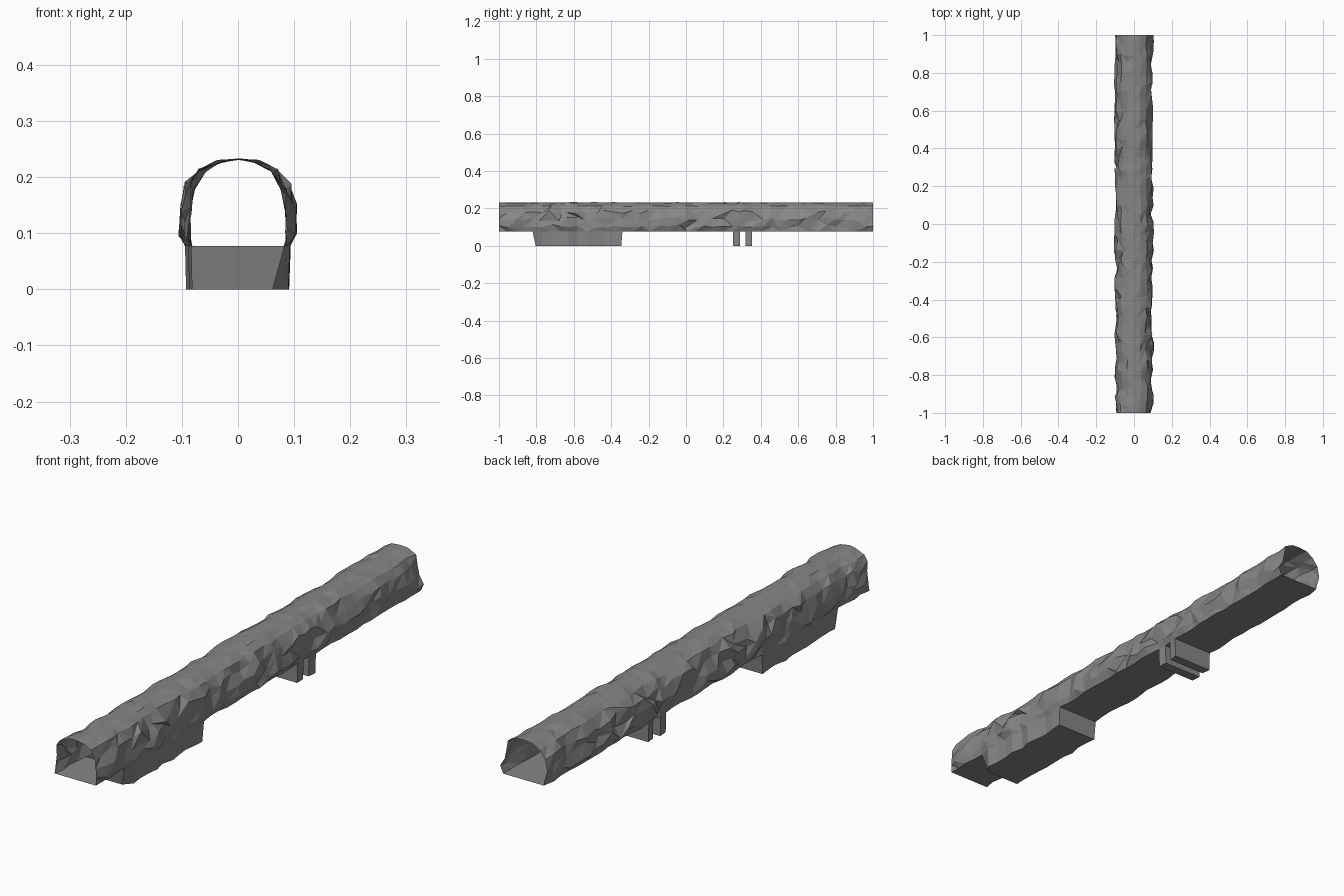
import bpy, bmesh, random

if "Cube" in bpy.data.objects:
    bpy.data.objects.remove(bpy.data.objects["Cube"])

random.seed(7)

# Sunken areas of the floor: (start y, end y)
PITS = [(-0.82, -0.34), (0.25, 0.288), (0.318, 0.354)]
FLOOR_Z = 0.077

# Ring positions: evenly spaced between the pit edges
stops = [-1.0] + [y for p in PITS for y in p] + [1.0]
ys = []
for a, b in zip(stops, stops[1:]):
    n = max(1, round((b - a) / 0.05))
    ys += [a + (b - a) * i / n for i in range(n)]
ys.append(1.0)

# Half profile of the rock arch, right side, floor to crown
half = [(0.088, FLOOR_Z), (0.095, 0.105), (0.094, 0.143), (0.087, 0.181),
        (0.064, 0.212), (0.034, 0.228), (0.0, 0.232)]
profile = half + [(-x, z) for x, z in reversed(half[:-1])]
CROWN = len(half) - 1

rock = bpy.data.materials.new("dark_rock")
rock.diffuse_color = (0.24, 0.24, 0.24, 1)
rock.use_nodes = True
rock.node_tree.nodes["Principled BSDF"].inputs["Base Color"].default_value = rock.diffuse_color


def in_pit(y):
    return any(a < y < b for a, b in PITS)


def r(amount):
    return random.uniform(-amount, amount)


def finish(bm, name):
    bmesh.ops.remove_doubles(bm, verts=bm.verts, dist=1e-5)
    bmesh.ops.recalc_face_normals(bm, faces=bm.faces)
    mesh = bpy.data.meshes.new(name)
    bm.to_mesh(mesh)
    bm.free()
    mesh.materials.append(rock)
    bpy.context.collection.objects.link(bpy.data.objects.new(name, mesh))


# Rough rock arch: jittered rings, split along random diagonals
bm = bmesh.new()
rings = []
for y in ys:
    fixed = y in stops
    ring = []
    for j, (x, z) in enumerate(profile):
        k = min(j, len(profile) - 1 - j)
        if k == 0:
            ring.append(bm.verts.new((x + r(0.007), y, z)))
            continue
        f = 1 + r(0.12)
        dz = r(0.011) if k < 4 else r(0.003)
        dy = 0 if abs(y) == 1 else r(0.006 if fixed else 0.014)
        if k == CROWN:
            f, dz = 1, r(0.001)
            x = r(0.008)
        ring.append(bm.verts.new((x * f, y + dy, min(z + dz, 0.233))))
    rings.append(ring)
for a, b in zip(rings, rings[1:]):
    for j in range(len(profile) - 1):
        p, q, s, t = a[j], a[j + 1], b[j + 1], b[j]
        tris = ((p, q, s), (p, s, t)) if random.random() < 0.5 else ((p, q, t), (q, s, t))
        for tri in tris:
            bm.faces.new(tri)
edges = [(g[-1].co.copy(), g[0].co.copy()) for g in rings]
finish(bm, "rock_arch")

# Floor with open pits: walls, bottoms and end faces
bm = bmesh.new()


def quad(*pts):
    bm.faces.new([bm.verts.new(p) for p in pts])


def lowered(i):
    # bottom corners below ring i; the front of the large pit slopes in
    y = ys[i]
    left, right = edges[i]
    bevel = 0.74 if y == PITS[0][0] else 0.97
    dy = {PITS[0][0]: 0.016, PITS[0][1]: -0.006}.get(y, 0)
    return (left.x * 0.98, y + dy, 0), (right.x * bevel, y + dy, 0)


for i in range(len(ys) - 1):
    (l0, r0), (l1, r1) = edges[i], edges[i + 1]
    if not in_pit((ys[i] + ys[i + 1]) / 2):
        quad(l0, r0, r1, l1)
        continue
    (bl0, br0), (bl1, br1) = lowered(i), lowered(i + 1)
    quad(bl0, br0, br1, bl1)
    quad(l0, l1, bl1, bl0)
    quad(r0, r1, br1, br0)
    if ys[i] in stops:
        quad(l0, r0, br0, bl0)
    if ys[i + 1] in stops:
        quad(l1, r1, br1, bl1)
finish(bm, "floor_with_pits")
